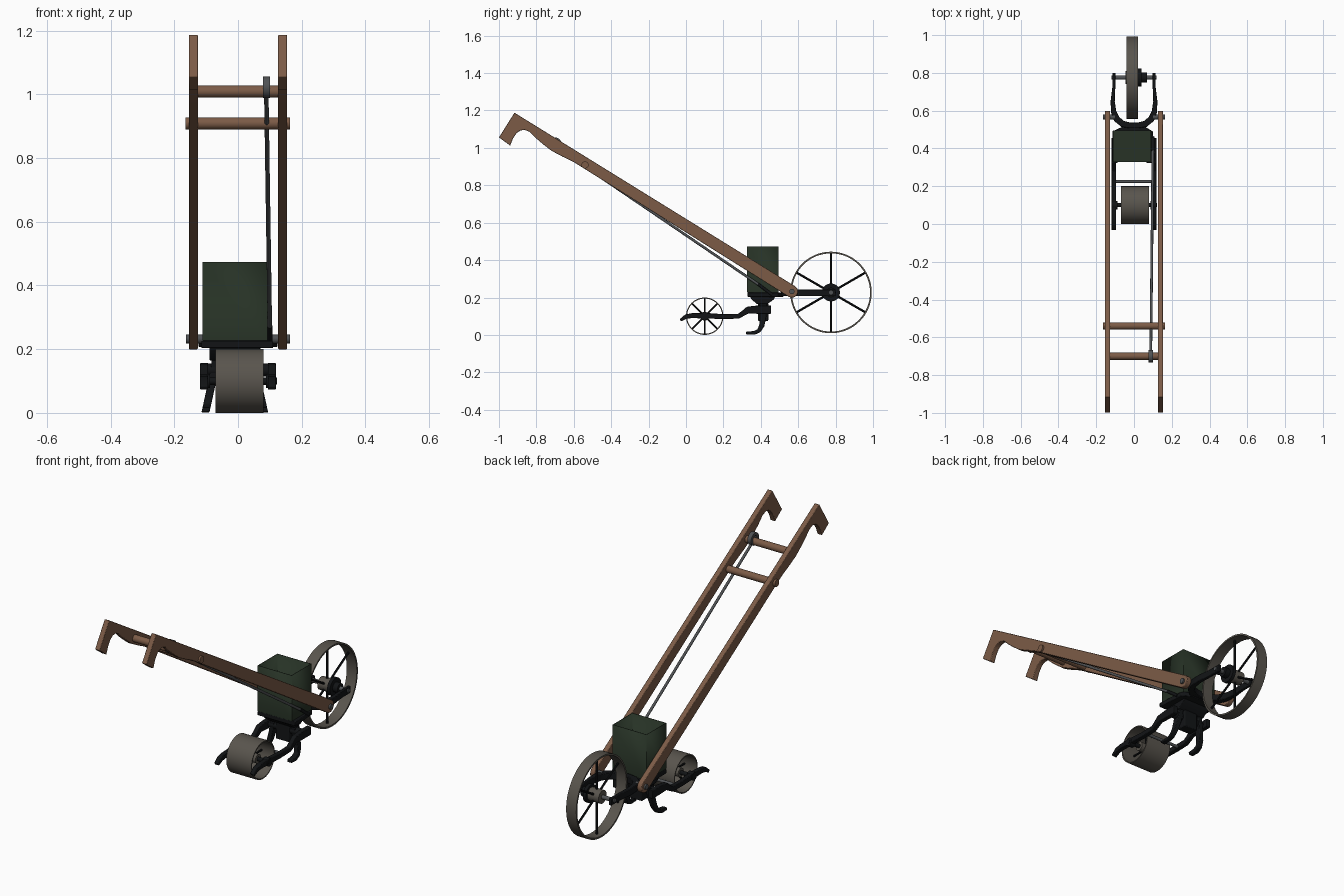
import bpy, bmesh, math
from mathutils import Vector, Matrix

if "Cube" in bpy.data.objects:
    bpy.data.objects.remove(bpy.data.objects["Cube"])


def material(name, r, g, b):
    m = bpy.data.materials.new(name)
    m.diffuse_color = (r, g, b, 1)
    m.use_nodes = True
    m.node_tree.nodes["Principled BSDF"].inputs["Base Color"].default_value = m.diffuse_color
    return m


WOOD = material("wood", 0.20, 0.105, 0.062)
IRON = material("black_iron", 0.006, 0.007, 0.008)
STEEL = material("worn_steel", 0.10, 0.09, 0.075)
GREY = material("grey_metal", 0.08, 0.085, 0.09)
GREEN = material("green_paint", 0.02, 0.032, 0.019)


def finish(bm, name, mat):
    bmesh.ops.recalc_face_normals(bm, faces=bm.faces)
    me = bpy.data.meshes.new(name)
    bm.to_mesh(me)
    bm.free()
    me.shade_smooth()
    me.set_sharp_from_angle(angle=math.radians(32))
    me.materials.append(mat)
    ob = bpy.data.objects.new(name, me)
    bpy.context.scene.collection.objects.link(ob)
    return ob


def rod(name, p, q, r, mat, r2=None, seg=20):
    """Cylinder or cone between two points."""
    p, q = Vector(p), Vector(q)
    bm = bmesh.new()
    rot = (q - p).to_track_quat('Z', 'Y').to_matrix().to_4x4()
    bmesh.ops.create_cone(bm, cap_ends=True, segments=seg, radius1=r,
                          radius2=r if r2 is None else r2, depth=(q - p).length,
                          matrix=Matrix.Translation((p + q) / 2) @ rot)
    return finish(bm, name, mat)


def place(u, v, w, axis):
    return (w, u, v) if axis == 'x' else (u, v, w)


def plate(name, pts, a, b, mat, axis='x', bevel=0.0):
    """Outline extruded along an axis from a to b."""
    bm = bmesh.new()
    f = bm.faces.new([bm.verts.new(place(u, v, a, axis)) for u, v in pts])
    ext = bmesh.ops.extrude_face_region(bm, geom=[f])['geom']
    d = Vector(place(0, 0, b - a, axis))
    bmesh.ops.translate(bm, vec=d, verts=[g for g in ext if isinstance(g, bmesh.types.BMVert)])
    ob = finish(bm, name, mat)
    if bevel:
        m = ob.modifiers.new("bevel", 'BEVEL')
        m.width, m.segments = bevel, 2
    return ob


def bar(name, path, half, a, b, mat, axis='x'):
    """Flat bar that follows a bent path; half is one or many half-widths."""
    n = len(path)
    hs = half if isinstance(half, list) else [half] * n
    left, right = [], []
    for i, h in enumerate(hs):
        p = Vector(path[i])
        t = (Vector(path[min(i + 1, n - 1)]) - Vector(path[max(i - 1, 0)])).normalized()
        o = Vector((-t.y, t.x)) * h
        left.append(p + o)
        right.append(p - o)
    return plate(name, left + right[::-1], a, b, mat, axis, 0.003)


def rim(name, x0, x1, y, z, r, thick, mat):
    """Hoop along x with an even wall."""
    bm = bmesh.new()
    n, rows = 64, []
    for x, rr in ((x0, r), (x1, r), (x1, r - thick), (x0, r - thick)):
        rows.append([bm.verts.new((x, y + rr * math.cos(k * math.tau / n),
                                   z + rr * math.sin(k * math.tau / n))) for k in range(n)])
    for j in range(4):
        A, B = rows[j], rows[(j + 1) % 4]
        for k in range(n):
            bm.faces.new((A[k], A[(k + 1) % n], B[(k + 1) % n], B[k]))
    return finish(bm, name, mat)


def spokes(name, count, x, y, z, r, thick):
    for k in range(count):
        a = math.pi / 2 + k * math.tau / count
        rod(f"{name}_{k}", (x, y, z), (x, y + r * math.cos(a), z + r * math.sin(a)), thick, IRON, seg=10)


# Large front wheel with hub and axle
FY, FZ = 0.775, 0.227
rim("front_wheel_rim", -0.04, 0.02, FY, FZ, 0.218, 0.009, STEEL)
spokes("front_wheel_spoke", 6, -0.01, FY, FZ, 0.211, 0.006)
rod("front_wheel_hub", (-0.045, FY, FZ), (0.025, FY, FZ), 0.035, STEEL, seg=28)
rod("drive_disc", (0.022, FY, FZ), (0.04, FY, FZ), 0.048, IRON, seg=28)
rod("drive_collar", (0.04, FY, FZ), (0.068, FY, FZ), 0.026, IRON)
rod("front_axle", (-0.12, FY, FZ), (0.12, FY, FZ), 0.011, GREY)

# Rear press wheel
RY, RZ = 0.1, 0.1
rim("press_wheel_rim", -0.07, 0.08, RY, RZ, 0.1, 0.006, STEEL)
spokes("press_wheel_spoke", 8, 0.005, RY, RZ, 0.096, 0.005)
rod("press_wheel_hub", (-0.04, RY, RZ), (0.05, RY, RZ), 0.024, STEEL)
rod("press_wheel_axle", (-0.118, RY, RZ), (0.122, RY, RZ), 0.011, IRON)
rod("scraper_rod", (-0.1, 0.225, 0.095), (0.1, 0.225, 0.095), 0.008, GREY)

# Front fork, a U lying flat around the wheel
fork = [(-0.106, 0.80), (-0.107, 0.72), (-0.113, 0.65), (-0.108, 0.595),
        (-0.092, 0.556), (-0.06, 0.53), (-0.02, 0.522)]
fork += [(-x, y) for x, y in fork[::-1]]
fw = [0.008, 0.008, 0.011, 0.014, 0.017, 0.017, 0.015]
bar("front_fork", fork, fw + fw[::-1], 0.207, 0.243, IRON, 'z')

# Frame plate and tapered throat under the hopper
plate("frame_plate", [(-0.115, 0.33), (0.11, 0.33), (0.1, 0.49), (0.05, 0.52), (-0.05, 0.52), (-0.115, 0.49)],
      0.203, 0.226, IRON, 'z', 0.003)
plate("seed_throat", [(0.34, 0.21), (0.48, 0.21), (0.47, 0.19), (0.435, 0.165), (0.38, 0.165), (0.35, 0.19)],
      -0.09, 0.07, IRON, 'x', 0.003)
plate("shank", [(0.385, 0.17), (0.44, 0.17), (0.44, 0.075), (0.385, 0.075)], -0.045, 0.035, IRON, 'x', 0.004)

# Open seed hopper
bm = bmesh.new()
bmesh.ops.create_cube(bm, size=1, matrix=Matrix.Translation((-0.01, 0.411, 0.35))
                      @ Matrix.Diagonal((0.204, 0.168, 0.246, 1)))
top = max(bm.faces, key=lambda f: f.calc_center_median().z)
bmesh.ops.delete(bm, geom=[top], context='FACES_ONLY')
hopper = finish(bm, "hopper", GREEN)
m = hopper.modifiers.new("wall", 'SOLIDIFY')
m.thickness = 0.005

# Handle outline: curved grip, straight beam, round foot
slope = math.atan2(-0.94, 1.51)
foot = [(0.566 + 0.033 * math.cos(a), 0.232 + 0.033 * math.sin(a))
        for a in [slope - math.pi / 2 + k * math.pi / 8 for k in range(9)]]
grip = [(-0.917, 1.188), (-1.0, 1.056), (-0.94, 1.012), (-0.925, 1.05), (-0.905, 1.08), (-0.885, 1.093),
        (-0.862, 1.096), (-0.835, 1.085), (-0.80, 1.05), (-0.765, 1.02), (-0.72, 0.985),
        (-0.66, 0.953), (-0.60, 0.924)]

for s, side in ((-1, "left"), (1, "right")):
    plate(f"{side}_handle", grip + foot, s * 0.126, s * 0.154, WOOD, 'x', 0.003)
    rod(f"{side}_handle_bolt", (s * 0.1, 0.566, 0.232), (s * 0.163, 0.566, 0.232), 0.014, GREY)
    # Rear arm carrying the press wheel
    arm = [(0.455, 0.135), (0.38, 0.135), (0.33, 0.133), (0.305, 0.115), (0.28, 0.1), (0.2, 0.098),
           (0.1, 0.103), (0.03, 0.103), (0.0, 0.098), (-0.03, 0.078)]
    bar(f"{side}_rear_arm", arm, [0.022, 0.022, 0.018, 0.014, 0.013, 0.013, 0.015, 0.013, 0.012, 0.007],
        s * 0.094, s * 0.119, IRON)
    rod(f"{side}_arm_boss", (s * 0.088, RY, RZ), (s * 0.12, RY, RZ), 0.022, IRON)
    # Coverer foot, flaring outwards toward the ground
    path = [(0.412, 0.18), (0.412, 0.1), (0.405, 0.05), (0.39, 0.022), (0.365, 0.011), (0.322, 0.01)]
    ob = bar(f"{side}_furrow_foot", path, [0.022, 0.018, 0.014, 0.011, 0.01, 0.007], 0.045, 0.07, IRON)
    for v in ob.data.vertices:
        v.co.x = s * (v.co.x + 0.035 * max(0, 1 - v.co.z / 0.16)) - 0.01
    if s < 0:
        ob.data.flip_normals()
rod("arm_crossbar", (-0.1, 0.41, 0.135), (0.1, 0.41, 0.135), 0.02, IRON)

# Wooden cross dowels between the handles
rod("lower_dowel", (-0.165, -0.54, 0.909), (0.163, -0.54, 0.909), 0.019, WOOD, seg=24)
rod("upper_dowel", (-0.13, -0.70, 1.009), (0.13, -0.70, 1.009), 0.019, WOOD, seg=24)

# Control rod with an eye on the upper dowel
rim("control_eye", 0.078, 0.1, -0.70, 1.022, 0.034, 0.016, GREY)
rod("control_rod", (0.089, -0.68, 0.995), (0.1, 0.39, 0.268), 0.007, GREY)
rod("control_rod_tip", (0.1, 0.385, 0.272), (0.1, 0.46, 0.215), 0.008, IRON)
